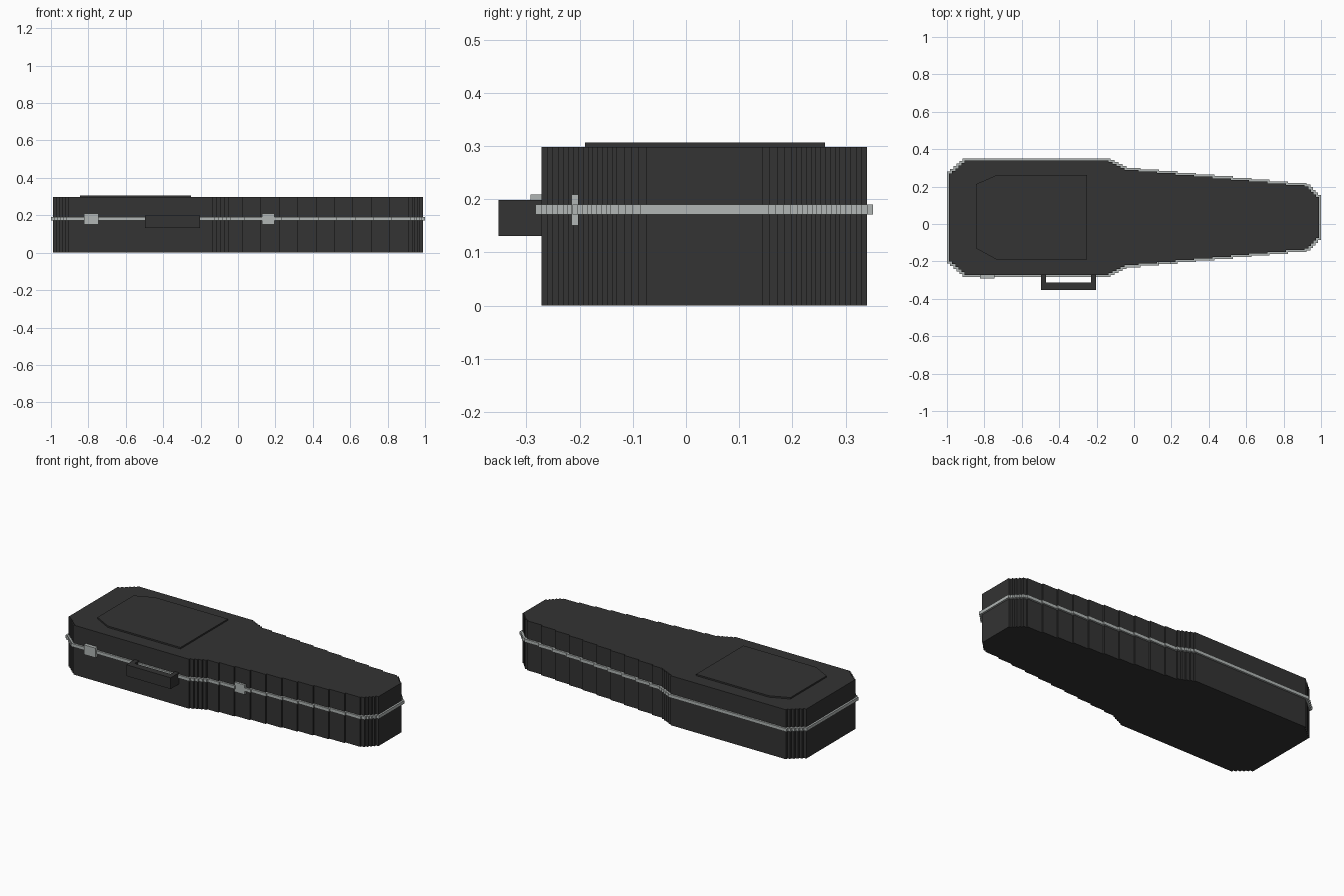
import bpy
import bmesh
from mathutils import Vector

cube = bpy.data.objects.get("Cube")
if cube:
    bpy.data.objects.remove(cube, do_unlink=True)


def material(name, rgb, roughness):
    m = bpy.data.materials.new(name)
    m.use_nodes = True
    m.diffuse_color = (*rgb, 1)
    shader = m.node_tree.nodes["Principled BSDF"]
    shader.inputs["Base Color"].default_value = (*rgb, 1)
    shader.inputs["Roughness"].default_value = roughness
    return m


BLACK = material("black_shell", (0.033, 0.033, 0.033), 0.7)
SILVER = material("silver_metal", (0.44, 0.47, 0.46), 0.5)
CENTRE_Y = 0.0345


def finish(name, bm, mat):
    bmesh.ops.recalc_face_normals(bm, faces=bm.faces)
    mesh = bpy.data.meshes.new(name)
    bm.to_mesh(mesh)
    bm.free()
    mesh.materials.append(mat)
    obj = bpy.data.objects.new(name, mesh)
    bpy.context.collection.objects.link(obj)
    return obj


def prism(name, outline, z0, z1, mat):
    bm = bmesh.new()
    base = bm.faces.new([bm.verts.new((x, y, z0)) for x, y in outline])
    top = bmesh.ops.extrude_face_region(bm, geom=[base], use_keep_orig=True)
    verts = [v for v in top["geom"] if isinstance(v, bmesh.types.BMVert)]
    bmesh.ops.translate(bm, verts=verts, vec=(0, 0, z1 - z0))
    return finish(name, bm, mat)


def box(name, x0, x1, y0, y1, z0, z1, mat):
    return prism(name, [(x0, y0), (x1, y0), (x1, y1), (x0, y1)], z0, z1, mat)


def case_outline():
    """Stepped outline: each run is (first x, last x, end half width, steps)."""
    runs = [(-0.972, -0.905, 0.306, 5),   # rounded wide end
            (-0.136, -0.05, 0.255, 5),    # shoulder
            (0.024, 0.912, 0.165, 10),    # long taper
            (0.933, 0.973, 0.11, 4)]      # narrow tip
    half = 0.235
    side = [(-0.99, half)]
    for x0, x1, end, n in runs:
        start = half
        for i in range(n):
            x = x0 + (x1 - x0) * i / (n - 1)
            side.append((x, half))
            half = start + (end - start) * (i + 1) / n
            side.append((x, half))
    side.append((0.988, half))
    front = [(x, CENTRE_Y - h) for x, h in side]
    back = [(x, CENTRE_Y + h) for x, h in reversed(side)]
    return front + back


def offset(outline, d):
    """Push a right-angled counter-clockwise outline outwards."""
    pts = [Vector(p) for p in outline]
    result = []
    for i, p in enumerate(pts):
        a = (p - pts[i - 1]).normalized()
        b = (pts[(i + 1) % len(pts)] - p).normalized()
        result.append(p + d * Vector((a.y + b.y, -a.x - b.x)))
    return result


def band(name, outline, d, z0, z1, mat):
    outer = offset(outline, d)
    bm = bmesh.new()
    loops = [[bm.verts.new((p[0], p[1], z)) for p in path]
             for path, z in ((outline, z0), (outer, z0), (outer, z1), (outline, z1))]
    n = len(outline)
    for k in range(4):
        lo, hi = loops[k], loops[(k + 1) % 4]
        for i in range(n):
            j = (i + 1) % n
            bm.faces.new((lo[i], lo[j], hi[j], hi[i]))
    return finish(name, bm, mat)


# Case shell and the metal strip around its seam
outline = case_outline()
prism("case_body", outline, 0, 0.298, BLACK)
band("seam_trim", outline, 0.011, 0.171, 0.19, SILVER)

# Raised panel on the lid
panel = [(-0.845, -0.13), (-0.735, -0.19), (-0.25, -0.19),
         (-0.25, 0.261), (-0.735, 0.261), (-0.845, 0.213)]
prism("lid_panel", panel, 0.298, 0.307, BLACK)

# Latches on the front
box("wide_end_latch", -0.823, -0.746, -0.292, -0.27, 0.151, 0.209, SILVER)
box("narrow_end_latch", 0.127, 0.194, -0.215, -0.195, 0.151, 0.209, SILVER)

# Carrying handle, one U-shaped solid
handle = [(-0.498, -0.352), (-0.202, -0.352), (-0.202, -0.271), (-0.23, -0.271),
          (-0.23, -0.312), (-0.47, -0.312), (-0.47, -0.271), (-0.498, -0.271)]
prism("handle", handle, 0.131, 0.199, BLACK)
